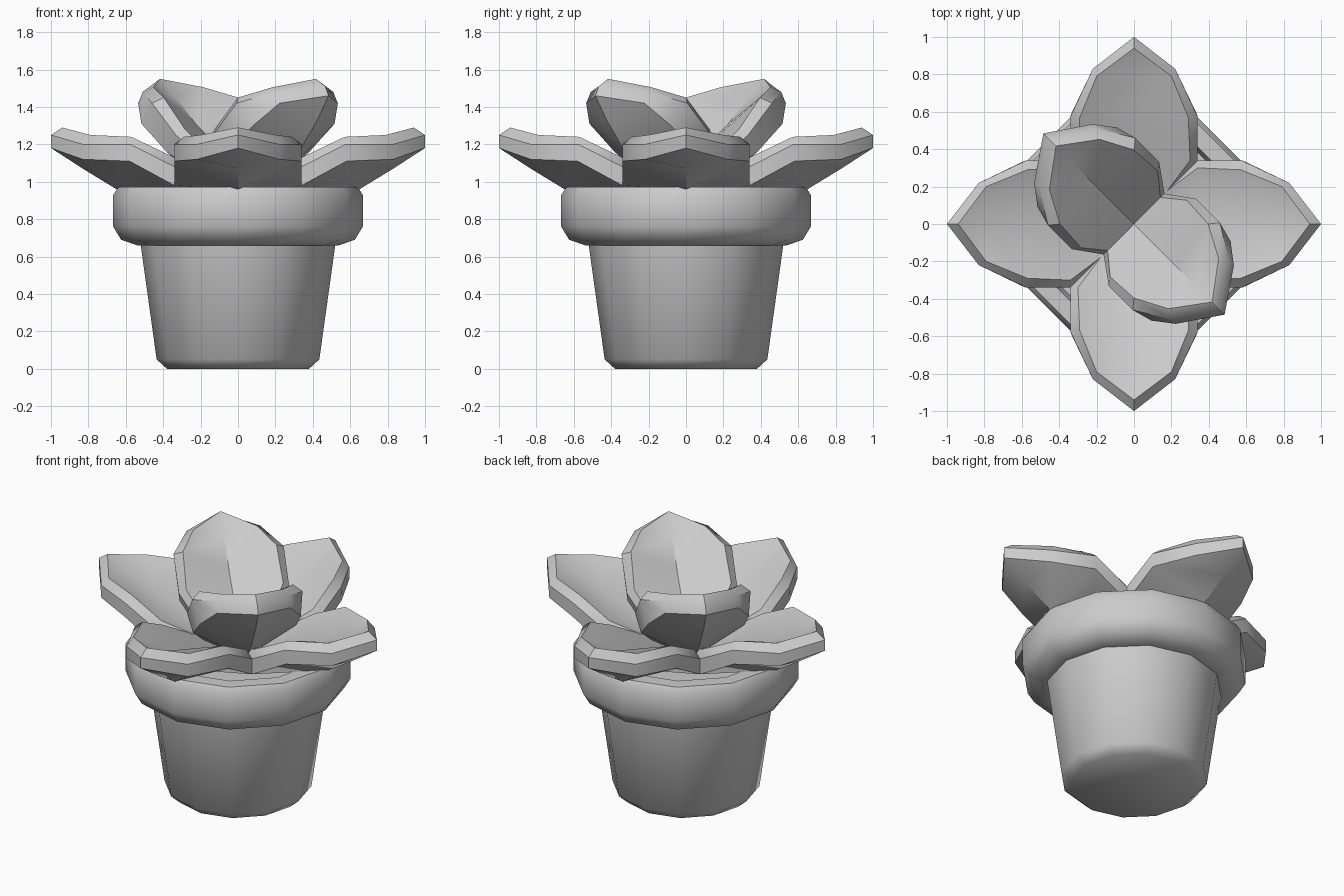
import bpy, bmesh, math
from mathutils import Matrix

if "Cube" in bpy.data.objects:
    bpy.data.objects.remove(bpy.data.objects["Cube"])


def finish(bm, name, angle):
    bmesh.ops.remove_doubles(bm, verts=bm.verts[:], dist=0.0005)
    bmesh.ops.recalc_face_normals(bm, faces=bm.faces[:])
    me = bpy.data.meshes.new(name)
    bm.to_mesh(me)
    bm.free()
    ob = bpy.data.objects.new(name, me)
    bpy.context.collection.objects.link(ob)
    bpy.ops.object.select_all(action='DESELECT')
    ob.select_set(True)
    bpy.context.view_layer.objects.active = ob
    bpy.ops.object.shade_smooth_by_angle(angle=math.radians(angle))
    return ob


def lathe(name, profile, sides=12):
    bm = bmesh.new()
    rings = [[bm.verts.new((r * math.cos(2 * math.pi * i / sides),
                            r * math.sin(2 * math.pi * i / sides), z))
              for i in range(sides)] for r, z in profile]
    for a, b in zip(rings, rings[1:]):
        for i in range(sides):
            j = (i + 1) % sides
            bm.faces.new((a[i], a[j], b[j], b[i]))
    bm.faces.new(rings[0])
    bm.faces.new(rings[-1])
    return finish(bm, name, 50)


def leaf(name, stations, degrees):
    """Station: (r, z) of keel, then (r, w, z) of lower, middle, upper edge, then (r, z) of top."""
    bm = bmesh.new()
    rings = []
    for keel, low, mid, up, top in stations:
        half = [low, mid, up]
        loop = [(keel[0], 0, keel[1])] + half + [(top[0], 0, top[1])]
        loop += [(r, -w, z) for r, w, z in reversed(half)]
        rings.append([bm.verts.new(p) for p in loop])
    for a, b in zip(rings, rings[1:]):
        for i in range(8):
            j = (i + 1) % 8
            bm.faces.new((a[i], a[j], b[j], b[i]))
    bm.faces.new(rings[0])
    bmesh.ops.transform(bm, matrix=Matrix.Rotation(math.radians(degrees), 4, 'Z'), verts=bm.verts[:])
    return finish(bm, name, 35)


# Tapered pot with thick rolled rim, soil surface inside
lathe("pot", [(0.38, 0), (0.435, 0.05), (0.52, 0.66), (0.54, 0.66), (0.625, 0.69), (0.667, 0.76),
              (0.667, 0.93), (0.64, 0.972), (0.55, 0.972), (0.53, 0.90)])

# Spreading outer leaves
outer = [
    ((.10, .90), (.10, .15, .92), (.10, .14, .96), (.10, .12, .99), (.10, .97)),
    ((.36, .92), (.34, .34, .98), (.34, .34, 1.08), (.34, .30, 1.13), (.36, 1.05)),
    ((.65, .96), (.58, .34, 1.11), (.575, .34, 1.20), (.57, .29, 1.24), (.59, 1.13)),
    ((.83, 1.07), (.83, .22, 1.12), (.83, .22, 1.20), (.79, .20, 1.25), (.79, 1.21)),
    ((1.0, 1.18), (1.0, 0, 1.18), (1.0, 0, 1.25), (.94, 0, 1.29), (.94, 1.29)),
]
for k in range(4):
    leaf("outer_leaf", outer, 90 * k)

# Two steeper inner leaves on the diagonal
inner = [
    ((.02, .92), (.02, .20, 1.0), (.0, .23, 1.10), (.0, .20, 1.14), (.0, 1.06)),
    ((.28, 1.00), (.23, .31, 1.16), (.14, .33, 1.25), (.11, .29, 1.28), (.14, 1.18)),
    ((.47, 1.17), (.43, .30, 1.31), (.32, .33, 1.42), (.28, .28, 1.45), (.32, 1.31)),
    ((.60, 1.33), (.535, .22, 1.42), (.50, .22, 1.48), (.45, .19, 1.505), (.47, 1.45)),
    ((.685, 1.46), (.685, 0, 1.46), (.66, 0, 1.51), (.59, 0, 1.55), (.59, 1.55)),
]
for a in (-45, 135):
    leaf("inner_leaf", inner, a)
